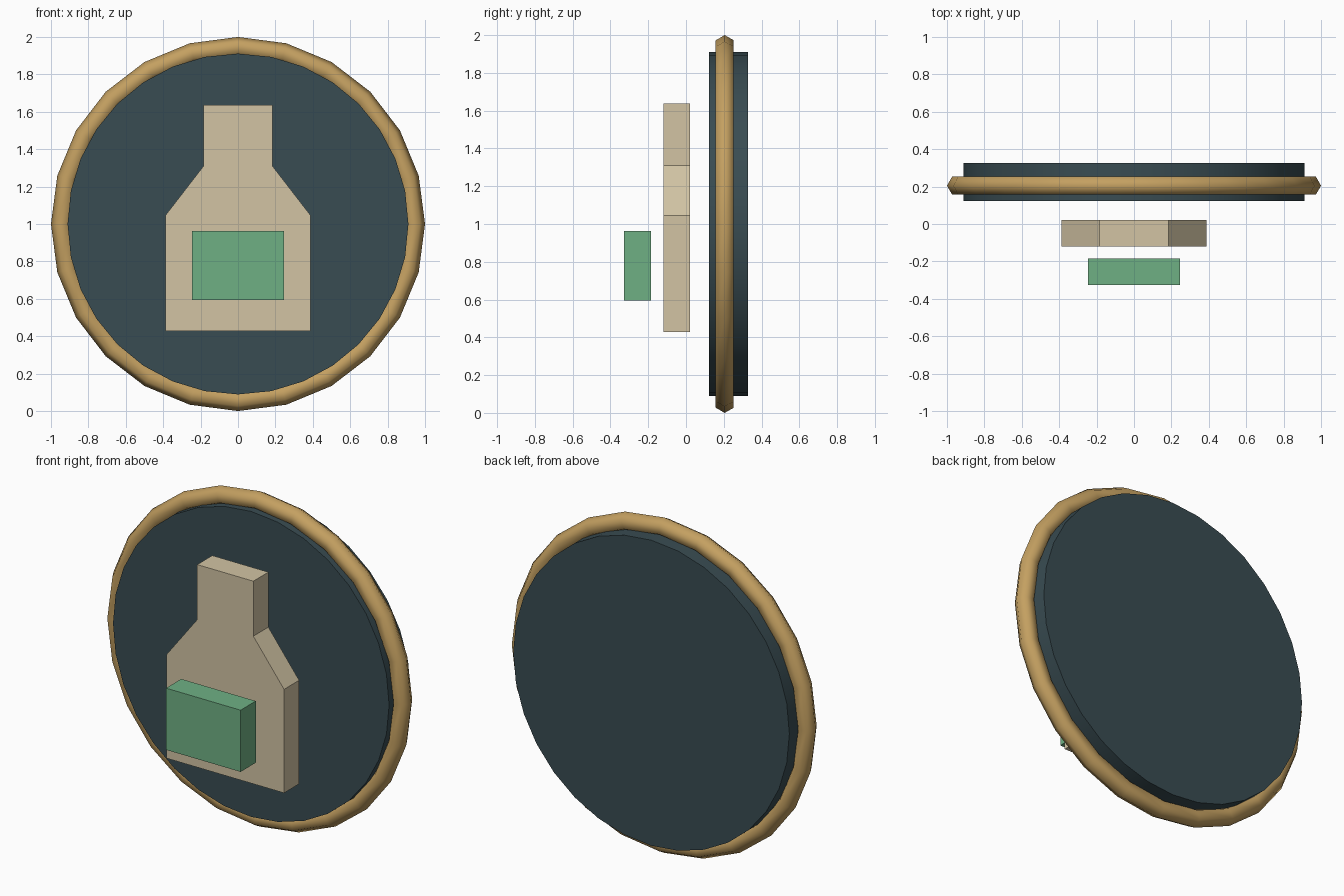
import bpy, bmesh, math
from mathutils import Vector

if "Cube" in bpy.data.objects:
    bpy.data.objects.remove(bpy.data.objects["Cube"])


def material(name, rgb):
    # sRGB bytes to linear diffuse colour
    lin = [((c / 255 + 0.055) / 1.055) ** 2.4 for c in rgb]
    m = bpy.data.materials.new(name)
    m.diffuse_color = (*lin, 1)
    m.use_nodes = True
    m.node_tree.nodes["Principled BSDF"].inputs["Base Color"].default_value = m.diffuse_color
    return m


def finish(name, bm, mat, smooth_angle=None):
    bmesh.ops.recalc_face_normals(bm, faces=bm.faces)
    me = bpy.data.meshes.new(name)
    bm.to_mesh(me)
    bm.free()
    me.materials.append(mat)
    ob = bpy.data.objects.new(name, me)
    bpy.context.collection.objects.link(ob)
    if smooth_angle is not None:
        bpy.ops.object.select_all(action='DESELECT')
        ob.select_set(True)
        bpy.context.view_layer.objects.active = ob
        bpy.ops.object.shade_smooth_by_angle(angle=math.radians(smooth_angle))
    return ob


def slab(name, outline, y0, y1, mat, smooth_angle=None):
    # Extrude an x/z outline from y0 back to y1
    bm = bmesh.new()
    face = bm.faces.new([bm.verts.new((x, y0, z)) for x, z in outline])
    ext = bmesh.ops.extrude_face_region(bm, geom=[face], use_keep_orig=True)
    for v in ext['geom']:
        if isinstance(v, bmesh.types.BMVert):
            v.co.y = y1
    return finish(name, bm, mat, smooth_angle)


def ring(name, centre, major, minor, segs, sides, mat):
    bm = bmesh.new()
    rows = []
    for i in range(segs):
        a = math.tau * i / segs
        out = Vector((math.cos(a), 0, math.sin(a)))
        rows.append([bm.verts.new(centre + out * (major + minor * math.cos(t))
                                  + Vector((0, minor * math.sin(t), 0)))
                     for t in (math.tau * j / sides for j in range(sides))])
    for i in range(segs):
        a, b = rows[i], rows[(i + 1) % segs]
        for j in range(sides):
            k = (j + 1) % sides
            bm.faces.new((a[j], a[k], b[k], b[j]))
    return finish(name, bm, mat, 80)


slate = material("dark slate", (57, 76, 82))
gold = material("warm gold", (196, 160, 97))
cream = material("cream", (210, 196, 164))
green = material("label green", (111, 176, 132))

# Round backing plate
circle = [(0.911 * math.cos(math.tau * i / 32), 1 + 0.911 * math.sin(math.tau * i / 32))
          for i in range(32)]
slab("backing_disc", circle, 0.123, 0.327, slate, 30)

# Rim around the plate
ring("rim", Vector((0, 0.205, 1)), 0.945, 0.055, 24, 6, gold)

# Bottle silhouette, mirrored from its right half
half = [(0.388, 0.428), (0.388, 1.046), (0.185, 1.309), (0.185, 1.637)]
slab("bottle", half + [(-x, z) for x, z in reversed(half)], -0.12, 0.022, cream)

# Label block in front of the bottle
half = [(0.246, 0.595), (0.246, 0.963)]
slab("label", half + [(-x, z) for x, z in reversed(half)], -0.327, -0.184, green)
